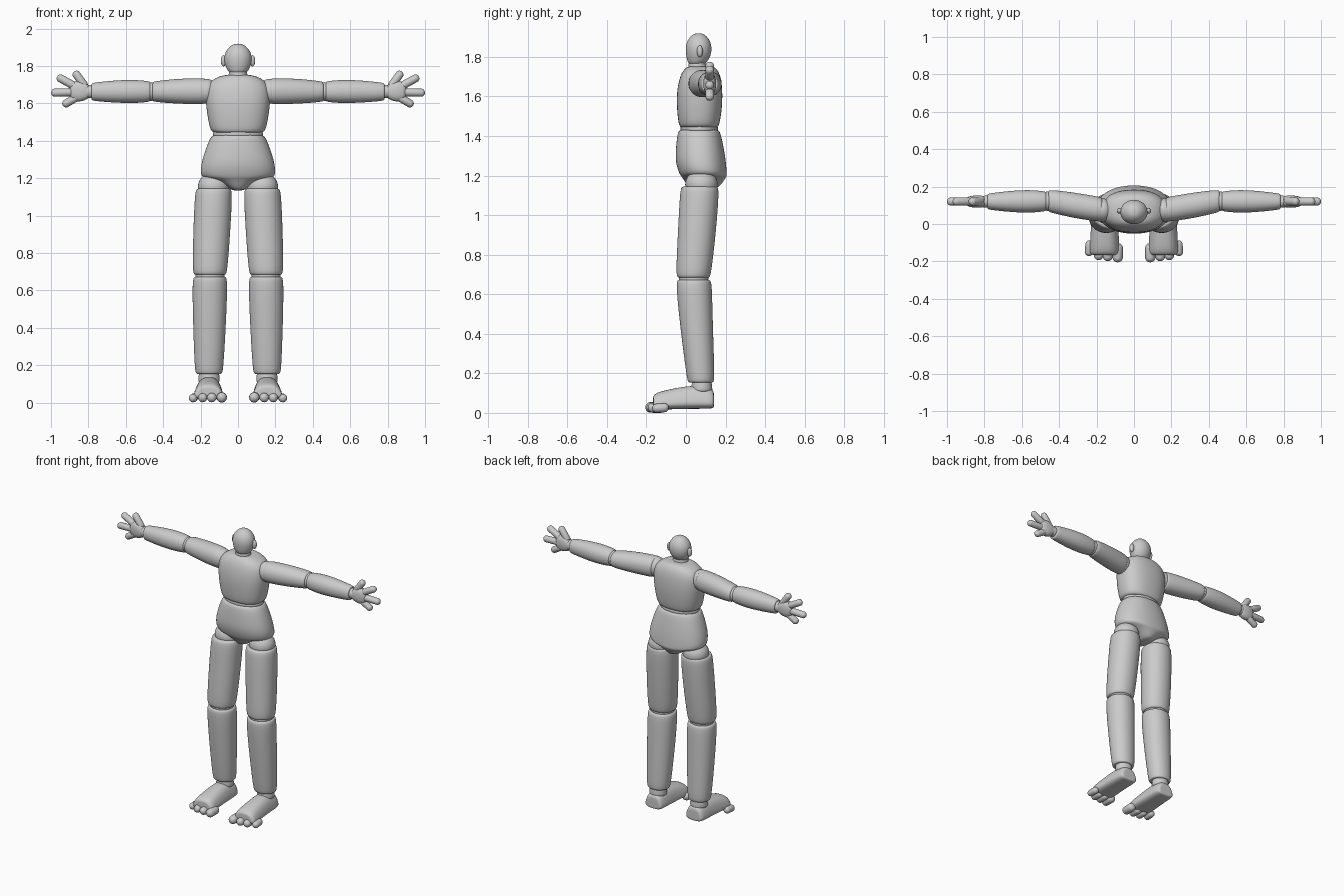
import bpy, bmesh, math
from mathutils import Vector, Matrix

SIDES = 24


def finish(name, bm, mirror, subdiv):
    bmesh.ops.recalc_face_normals(bm, faces=bm.faces)
    for f in bm.faces:
        f.smooth = True
    me = bpy.data.meshes.new(name)
    bm.to_mesh(me)
    bm.free()
    ob = bpy.data.objects.new(name, me)
    bpy.context.collection.objects.link(ob)
    if mirror:
        ob.modifiers.new("mirror", 'MIRROR').use_mirror_merge = False
    if subdiv:
        s = ob.modifiers.new("smooth", 'SUBSURF')
        s.levels = s.render_levels = 2
    return ob


def loft(name, axis, rings, power=2.0, taper=0.0, mirror=False):
    """Rings are (position on axis, centre u, centre v, radius u, radius v)."""
    bm = bmesh.new()
    loops = []
    for t, cu, cv, ru, rv in rings:
        loop = []
        for i in range(SIDES):
            a = 2 * math.pi * i / SIDES
            c, s = math.cos(a), math.sin(a)
            u = math.copysign(abs(c) ** (2 / power), c)
            v = math.copysign(abs(s) ** (2 / power), s)
            u *= 1 - taper * (v + 1) / 2
            u, v = cu + ru * u, cv + rv * v
            co = {'x': (t, u, v), 'y': (u, t, v), 'z': (u, v, t)}[axis]
            loop.append(bm.verts.new(co))
        loops.append(loop)
    for a, b in zip(loops, loops[1:]):
        for i in range(SIDES):
            j = (i + 1) % SIDES
            bm.faces.new((a[i], a[j], b[j], b[i]))
    bm.faces.new(loops[0])
    bm.faces.new(loops[-1])
    return finish(name, bm, mirror, True)


def segment(name, axis, start, end, mid, edge=0.018):
    """Limb piece: blunt rounded ends and a middle ring."""
    d = edge if end[0] > start[0] else -edge

    def cap(r, off, k):
        return (r[0] + off, r[1], r[2], r[3] * k, r[4] * k)
    return loft(name, axis, [cap(start, 0, .7), cap(start, 0, .9), cap(start, d, 1), mid,
                             cap(end, -d, 1), cap(end, 0, .9), cap(end, 0, .7)], 2.1, mirror=True)


def capsules(name, items):
    """Round-ended rods (start, end, radius), mirrored to the other side."""
    bm = bmesh.new()
    for p, q, r in items:
        p, q = Vector(p), Vector(q)
        d = q - p
        vs = bmesh.ops.create_uvsphere(bm, u_segments=20, v_segments=12, radius=r)['verts']
        for v in vs:
            if v.co.z > 1e-5:
                v.co.z += d.length
        rot = Vector((0, 0, 1)).rotation_difference(d).to_matrix().to_4x4()
        bmesh.ops.transform(bm, matrix=Matrix.Translation(p) @ rot, verts=vs)
    return finish(name, bm, True, False)


def ball(name, c, r, mirror=True):
    bm = bmesh.new()
    m = Matrix.Translation(c) @ Matrix.Diagonal((*r, 1))
    bmesh.ops.create_uvsphere(bm, u_segments=32, v_segments=18, radius=1, matrix=m)
    return finish(name, bm, mirror, False)


# Head, ears and neck
loft("head", 'z', [(1.76, 0, .055, .035, .03), (1.765, 0, .055, .05, .045), (1.80, 0, .063, .069, .062),
                   (1.845, 0, .064, .077, .068), (1.885, 0, .064, .064, .058),
                   (1.913, 0, .064, .034, .032), (1.919, 0, .064, .012, .012)])
ball("ear", (.077, .07, 1.828), (.015, .015, .03))
loft("neck", 'z', [(1.72, 0, .06, .055, .05), (1.75, 0, .057, .05, .045), (1.79, 0, .057, .048, .043)])

# Torso
loft("chest", 'z', [(1.443, 0, .066, .10, .075), (1.444, 0, .066, .135, .095), (1.46, 0, .066, .151, .105),
                    (1.54, 0, .068, .166, .115), (1.62, 0, .069, .175, .117), (1.69, 0, .072, .172, .107),
                    (1.73, 0, .074, .135, .09), (1.75, 0, .074, .085, .07), (1.752, 0, .074, .05, .05)], 2.4)
ball("waist", (0, .067, 1.436), (.135, .095, .05), False)
loft("pelvis", 'z', [(1.431, 0, .066, .11, .08), (1.43, 0, .066, .135, .1), (1.415, 0, .066, .151, .11),
                     (1.34, 0, .07, .18, .122), (1.27, 0, .074, .20, .129), (1.215, 0, .085, .203, .122),
                     (1.20, 0, .09, .18, .118), (1.185, 0, .092, .115, .108),
                     (1.15, 0, .09, .055, .085), (1.133, 0, .09, .028, .065)], 2.2)

# Legs
ball("hip", (.13, .078, 1.155), (.084, .082, .075))
segment("thigh", 'z', (1.145, .13, .069, .101, .1), (.683, .15, .038, .094, .09),
        (.92, .14, .056, .1, .097))
ball("knee", (.15, .04, .68), (.078, .075, .05))
segment("shin", 'z', (.673, .15, .04, .095, .092), (.153, .155, .075, .077, .071),
        (.45, .152, .052, .09, .084))
loft("ankle", 'z', [(.10, .155, .08, .06, .058), (.125, .155, .08, .056, .052), (.19, .155, .08, .055, .05)],
     mirror=True)
loft("foot", 'y', [(.141, .155, .065, .05, .03), (.14, .155, .068, .07, .044), (.115, .155, .076, .081, .055),
                   (.03, .156, .08, .085, .06), (-.06, .157, .071, .09, .053), (-.14, .158, .062, .094, .045),
                   (-.165, .158, .055, .088, .034), (-.166, .158, .055, .06, .02)], 2.8, .42, mirror=True)
capsules("toes", [((.087, -.13, .028), (.087, -.177, .028), .028),
                  ((.14, -.13, .028), (.14, -.173, .027), .026),
                  ((.189, -.13, .027), (.189, -.168, .026), .025),
                  ((.237, -.11, .026), (.24, -.148, .024), .023)])

# Arms
ball("shoulder", (.17, .075, 1.665), (.06, .062, .066))
segment("upper_arm", 'x', (.17, .078, 1.665, .068, .071), (.457, .122, 1.663, .062, .056),
        (.32, .10, 1.665, .069, .068), .012)
ball("elbow", (.463, .122, 1.663), (.035, .052, .05))
segment("forearm", 'x', (.468, .121, 1.663, .055, .057), (.783, .12, 1.662, .045, .05),
        (.59, .121, 1.664, .065, .066), .012)

# Hands
loft("wrist", 'x', [(.76, .12, 1.663, .038, .038), (.80, .12, 1.663, .03, .034), (.84, .12, 1.663, .03, .036)],
     mirror=True)
loft("palm", 'x', [(.795, .12, 1.663, .022, .025), (.80, .12, 1.663, .03, .038), (.835, .12, 1.665, .034, .056),
                   (.87, .12, 1.665, .031, .055), (.893, .12, 1.665, .024, .042), (.9, .12, 1.665, .012, .025)],
     2.3, mirror=True)
capsules("fingers", [((.825, .12, 1.70), (.863, .12, 1.753), .022),
                     ((.87, .12, 1.69), (.948, .12, 1.733), .022),
                     ((.87, .12, 1.66), (.978, .12, 1.657), .022),
                     ((.86, .12, 1.635), (.918, .12, 1.6), .022)])
